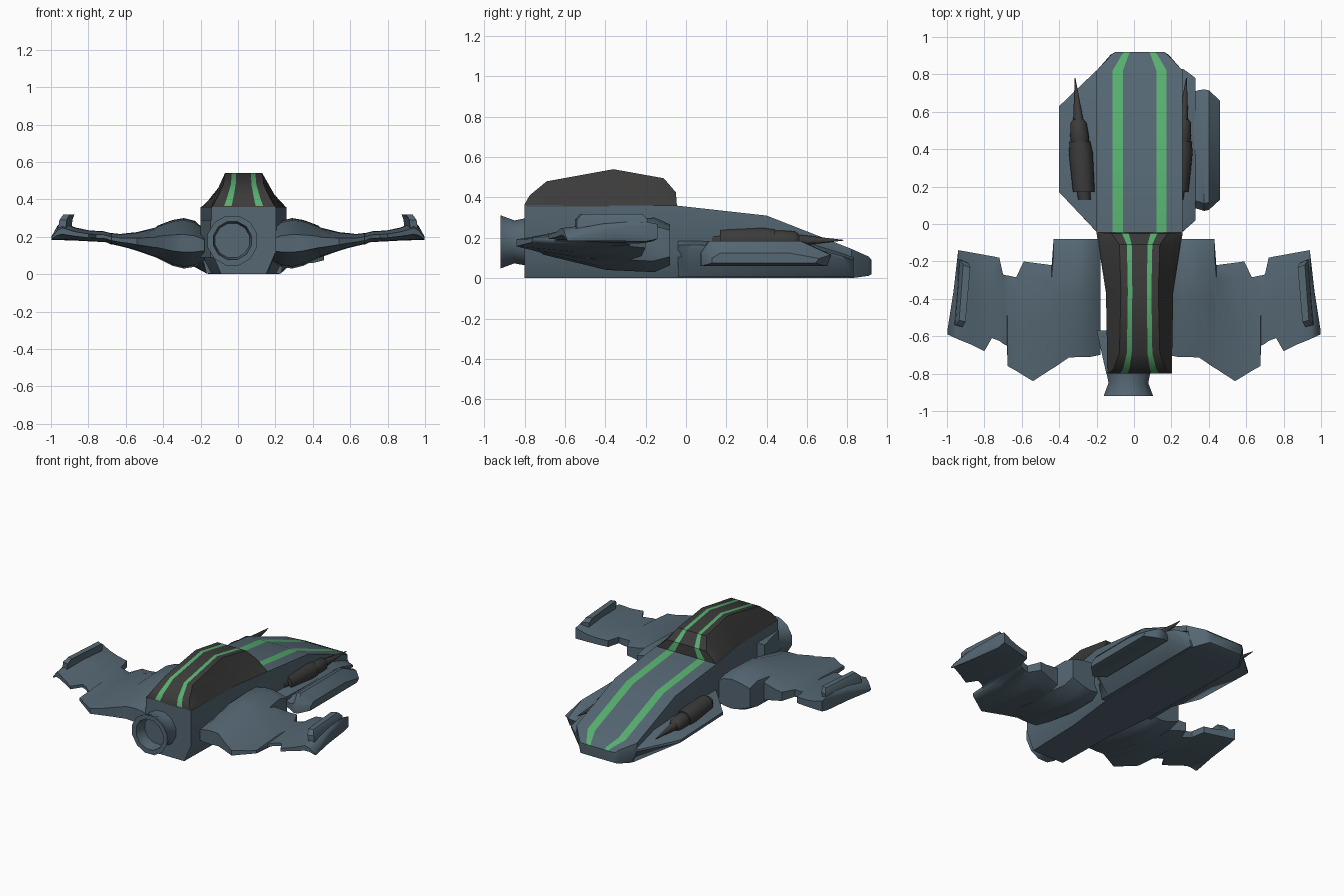
import bpy, bmesh, math


def material(name, rgb):
    m = bpy.data.materials.new(name)
    m.diffuse_color = (*rgb, 1)
    return m


BLUE = material("slate blue", (0.09, 0.135, 0.17))
DARK = material("charcoal", (0.045, 0.044, 0.043))
GREEN = material("stripe green", (0.095, 0.43, 0.16))
CX = 0.03  # hull centre line


def loft(name, rings, mats, stripes=(), angle=35, caps=True):
    """Skin a list of equal rings; columns listed in stripes get the second material."""
    bm = bmesh.new()
    vs = [[bm.verts.new(p) for p in r] for r in rings]
    n = len(rings[0])
    for a, b in zip(vs, vs[1:]):
        for i in range(n):
            j = (i + 1) % n
            f = bm.faces.new((a[i], a[j], b[j], b[i]))
            f.material_index = 1 if i in stripes else 0
    if caps:
        bm.faces.new(vs[0])
        bm.faces.new(vs[-1])
    bmesh.ops.recalc_face_normals(bm, faces=bm.faces)
    me = bpy.data.meshes.new(name)
    bm.to_mesh(me)
    bm.free()
    ob = bpy.data.objects.new(name, me)
    bpy.context.collection.objects.link(ob)
    for m in mats:
        me.materials.append(m)
    bpy.ops.object.select_all(action='DESELECT')
    ob.select_set(True)
    bpy.context.view_layer.objects.active = ob
    bpy.ops.object.shade_smooth_by_angle(angle=math.radians(angle))
    return ob


# Top columns: outer edge, stripe edges, and mirrored again
COLS = (-1, -0.63, -0.39, 0.39, 0.63, 1)


def body_ring(y, zt, ht, zm, hm, zb, hb):
    top = [(CX + c * ht, y, zt) for c in COLS]
    return top + [(CX + hm, y, zm), (CX + hb, y, zb), (CX - hb, y, zb), (CX - hm, y, zm)]


# Main hull with two green stripes along the nose
HULL = [(-0.80, 0.36, 0.172, 0.12, 0.172, 0, 0.12),
        (-0.40, 0.36, 0.175, 0.12, 0.175, 0, 0.13),
        (-0.05, 0.36, 0.23, 0.12, 0.23, 0, 0.17),
        (0.40, 0.31, 0.23, 0.12, 0.23, 0, 0.18),
        (0.82, 0.145, 0.23, 0.09, 0.23, 0, 0.19),
        (0.905, 0.107, 0.15, 0.07, 0.155, 0.012, 0.14),
        (0.92, 0.09, 0.13, 0.06, 0.13, 0.02, 0.12)]
loft("hull", [body_ring(*h) for h in HULL], (BLUE, GREEN), (1, 3))

# Dark canopy with matching stripes
CANOPY = [(-0.80, 0.365, 0.165, 0.362, 0.17, 0.355, 0.172),
          (-0.775, 0.41, 0.14, 0.39, 0.155, 0.355, 0.173),
          (-0.69, 0.48, 0.108, 0.42, 0.14, 0.355, 0.174),
          (-0.36, 0.54, 0.10, 0.43, 0.15, 0.355, 0.18),
          (-0.11, 0.495, 0.108, 0.425, 0.165, 0.355, 0.22),
          (-0.05, 0.425, 0.15, 0.40, 0.18, 0.355, 0.23),
          (-0.045, 0.36, 0.225, 0.358, 0.227, 0.355, 0.23)]
loft("canopy", [body_ring(*c) for c in CANOPY], (DARK, GREEN), (1, 3))


# Side shelves under the guns, wider on the left
def shelf(name, s, stations):
    rings = []
    for y, d, k in stations:
        sec = ((0.15, 0.19 * k), (0.23, 0.185 * k), (d, 0.165 * k), (d, 0.145 * k),
               (0.20, 0.005), (0.15, 0.005))
        rings.append([(CX + s * x, y, z) for x, z in sec])
    loft(name, rings, (BLUE,), angle=45)


shelf("left_shelf", -1, ((-0.04, 0.232, 1), (0.17, 0.43, 1), (0.63, 0.43, 0.9), (0.82, 0.232, 0.6)))
shelf("right_shelf", 1, ((-0.04, 0.232, 1), (0.02, 0.30, 1), (0.63, 0.30, 0.9),
                         (0.78, 0.30, 0.65), (0.83, 0.232, 0.55)))

# Long pad on the right shelf
PAD = [(0.30, 0.09, 0.70, 0.08, 0.15), (0.345, 0.08, 0.715, 0.07, 0.16),
       (0.375, 0.07, 0.72, 0.06, 0.185), (0.40, 0.075, 0.715, 0.06, 0.185),
       (0.46, 0.13, 0.66, 0.075, 0.125)]
loft("right_pad", [[(x, a, zb), (x, a, (zb + zt) / 2), (x, a + 0.04, zt), (x, b - 0.15, zt),
                    (x, b, zb + 0.45 * (zt - zb)), (x, b - 0.02, zb)]
                   for x, a, b, zb, zt in PAD], (BLUE,))

# Guns
GUN = [(0.13, 0.034), (0.17, 0.036), (0.172, 0.058), (0.38, 0.064), (0.44, 0.055), (0.442, 0.048),
       (0.47, 0.05), (0.54, 0.043), (0.55, 0.036), (0.56, 0.027), (0.78, 0.002)]
for name, s, shift in (("left_gun", -1, 0), ("right_gun", 1, -0.035)):
    rings = []
    for y, r in GUN:
        x = s * (0.265 + (y - 0.13) * 0.077) + shift
        rings.append([(x + r * math.cos(i * math.tau / 12), y, 0.188 + r * math.sin(i * math.tau / 12))
                      for i in range(12)])
    loft(name, rings, (DARK,))

# Engine nozzle, hollow at the end
NOZZLE = [(-0.76, 0.12), (-0.80, 0.12), (-0.85, 0.11), (-0.92, 0.137), (-0.92, 0.105), (-0.84, 0.095)]
loft("engine_nozzle", [[(-0.03 + r * math.cos((i + 0.5) * math.tau / 12), y,
                         0.18 + r * math.sin((i + 0.5) * math.tau / 12)) for i in range(12)]
                       for y, r in NOZZLE], (BLUE,))

# Small fairing beside the engine on the left
loft("left_fairing", [[(-0.20, -0.57, z), (-0.148, -0.80, z), (-0.10, -0.78, z), (-0.10, -0.57, z)]
                      for z in (0.09, 0.29)], (BLUE,))

# Wings: x, front y, rear y, top z, bottom z
WING = [(0.18, -0.08, -0.70, 0.24, 0.07),
        (0.23, -0.08, -0.71, 0.285, 0.04),
        (0.29, -0.08, -0.71, 0.30, 0.03),
        (0.35, -0.08, -0.715, 0.29, 0.045),
        (0.43, -0.08, -0.77, 0.26, 0.085),
        (0.44, -0.22, -0.775, 0.25, 0.09),
        (0.54, -0.207, -0.84, 0.225, 0.125),
        (0.59, -0.20, -0.81, 0.22, 0.14),
        (0.63, -0.285, -0.785, 0.215, 0.15),
        (0.675, -0.275, -0.76, 0.22, 0.16),
        (0.68, -0.275, -0.65, 0.22, 0.16),
        (0.70, -0.27, -0.64, 0.225, 0.17),
        (0.72, -0.18, -0.625, 0.23, 0.172),
        (0.76, -0.172, -0.61, 0.232, 0.174),
        (0.80, -0.165, -0.68, 0.235, 0.176),
        (0.87, -0.152, -0.645, 0.25, 0.18),
        (0.94, -0.14, -0.617, 0.28, 0.182),
        (0.965, -0.36, -0.605, 0.26, 0.184),
        (0.998, -0.57, -0.59, 0.20, 0.184)]
for name, s in (("left", -1), ("right", 1)):
    rings = []
    for x, y1, y2, zt, zb in WING:
        c, m, h = y1 - y2, (zt + zb) / 2, (zt - zb) / 2
        up = [(y1, 0.75), (y1 - 0.12 * c, 1), (y1 - 0.5 * c, 0.92), (y2, 0.35)]
        sec = up + [(y, -k) for y, k in reversed(up)]
        rings.append([(s * x, y, m + k * h) for y, k in sec])
    loft(name + "_wing", rings, (BLUE,), angle=40)
    # Raised rail on the wing tip
    rail = ((0.895, -0.21), (0.94, -0.19), (0.965, -0.54), (0.925, -0.55))
    mid = (0.93, -0.37)
    loft(name + "_tip_rail",
         [[(s * (mid[0] + (x - mid[0]) * k - o), mid[1] + (y - mid[1]) * k, z) for x, y in rail]
          for z, k, o in ((0.21, 1, 0), (0.29, 1, 0.01), (0.318, 0.85, 0.025))], (BLUE,))
